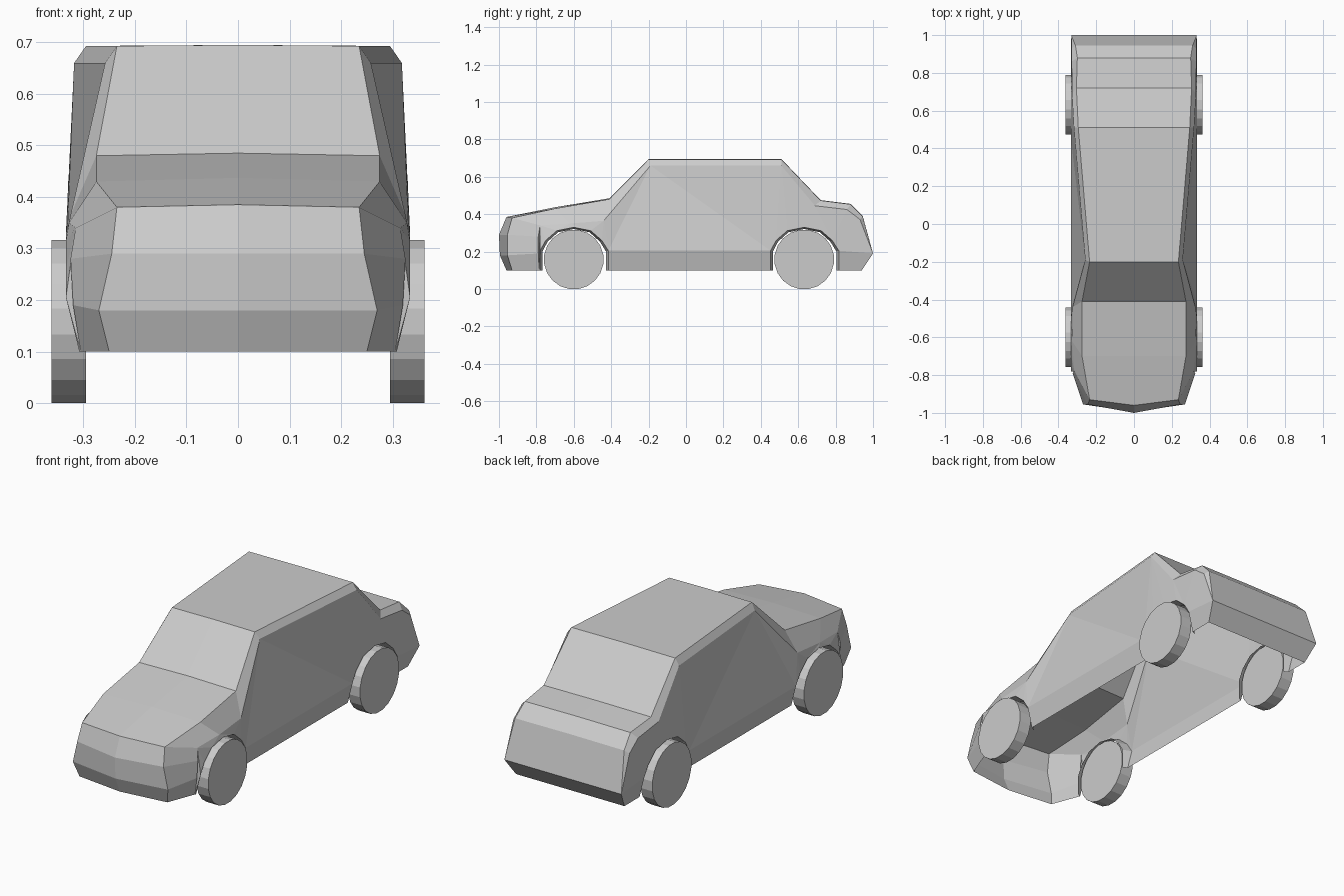
import bpy, bmesh, math
from mathutils import Matrix, Vector

if "Cube" in bpy.data.objects:
    bpy.data.objects.remove(bpy.data.objects["Cube"])


def finish(name, bm):
    bmesh.ops.remove_doubles(bm, verts=bm.verts, dist=0.0005)
    mesh = bpy.data.meshes.new(name)
    bm.to_mesh(mesh)
    bm.free()
    ob = bpy.data.objects.new(name, mesh)
    bpy.context.collection.objects.link(ob)
    return ob


# Half-body rows from front bottom over the roof to rear bottom:
# centre (y, z), inner edge (x, y, z), outer edge (x, y, z)
rows = [
    ((-.96, .10), (.25, -.93, .10), (.305, -.785, .10)),
    ((-.995, .18), (.27, -.955, .18), (.32, -.79, .19)),
    ((-1.0, .29), (.245, -.955, .29), (.325, -.79, .28)),
    ((-.96, .385), (.235, -.93, .38), (.315, -.78, .34)),
    ((-.70, .437), (.275, -.70, .43), (.328, -.62, .35)),
    ((-.41, .485), (.275, -.41, .48), (.325, -.44, .365)),
    ((-.20, .695), (.235, -.20, .693), (.258, -.19, .66)),
    ((.51, .695), (.295, .51, .693), (.318, .51, .66)),
    ((.72, .475), (.305, .72, .473), (.328, .69, .445)),
    ((.88, .455), (.30, .88, .453), (.33, .86, .425)),
    ((.945, .39), (.31, .945, .388), (.33, .93, .372)),
    ((1.0, .19), (.332, 1.0, .19), (.332, 1.0, .19)),
    ((.94, .10), (.308, .94, .10), (.308, .94, .10)),
]

SILL = .205
WHEELS = (-.60, .632)


def side_x(z):
    return .308 + .026 * min(1, (z - .10) / .09)


def arch(cy):
    # wheel opening, listed rear to front above the sill line
    pts = [(.185, SILL), (.15, .26), (.09, .312), (0, .33), (-.09, .312), (-.15, .26), (-.18, SILL)]
    return [(side_x(z), cy + dy, z) for dy, z in pts]


bm = bmesh.new()
V = bm.verts.new
centre = [V((0, y, z)) for (y, z), _, _ in rows]
inner = [V(i) for _, i, _ in rows]
outer = [V(o) for _, _, o in rows]


def strip(a, b):
    for i in range(len(a) - 1):
        bm.faces.new((a[i], a[i + 1], b[i + 1], b[i]))


# Top skin and chamfered shoulder
strip(centre, inner)
strip(inner, outer)

# Side panel with both wheel openings
front_arch = [V(p) for p in arch(WHEELS[0])]
rear_arch = [V(p) for p in arch(WHEELS[1])]
panel = bm.faces.new(outer[:12] + rear_arch + front_arch)

# Lower sill, tucked inward
low = {v: V((side_x(.10), v.co.y, .10)) for v in (rear_arch[0], rear_arch[-1], front_arch[0], front_arch[-1])}
for a, b in ((rear_arch[-1], front_arch[0]),):
    bm.faces.new((a, b, low[b], low[a]))
bm.faces.new((outer[11], rear_arch[0], low[rear_arch[0]], outer[12]))
bm.faces.new((front_arch[-1], outer[0], low[front_arch[-1]]))

# Narrow wheel-opening lips leaning inward
for chain, cy in ((front_arch, WHEELS[0]), (rear_arch, WHEELS[1])):
    loop = [low[chain[0]]] + chain + [low[chain[-1]]]
    lip = [V((.285, cy + (v.co.y - cy) * .93, .10 + (v.co.z - .10) * .96)) for v in loop]
    strip(loop, lip)

bmesh.ops.triangulate(bm, faces=[panel])
bmesh.ops.recalc_face_normals(bm, faces=bm.faces)
# Make the open shell face outward
roof = max(bm.faces, key=lambda f: f.calc_center_median().z)
if roof.normal.z < 0:
    bmesh.ops.reverse_faces(bm, faces=bm.faces)
body = finish("car_body", bm)
mirror = body.modifiers.new("Mirror", 'MIRROR')
mirror.use_clip = True

# Wheels
for end, cy in zip(("front", "rear"), WHEELS):
    for side, s in (("right", 1), ("left", -1)):
        bm = bmesh.new()
        m = Matrix.Translation(Vector((s * .3285, cy, .158))) @ Matrix.Rotation(math.pi / 2, 4, 'Y') \
            @ Matrix.Rotation(math.pi / 20, 4, 'Z')
        bmesh.ops.create_cone(bm, cap_ends=True, segments=20, radius1=.16, radius2=.16,
                              depth=.067, matrix=m)
        finish(f"{end}_{side}_wheel", bm)
